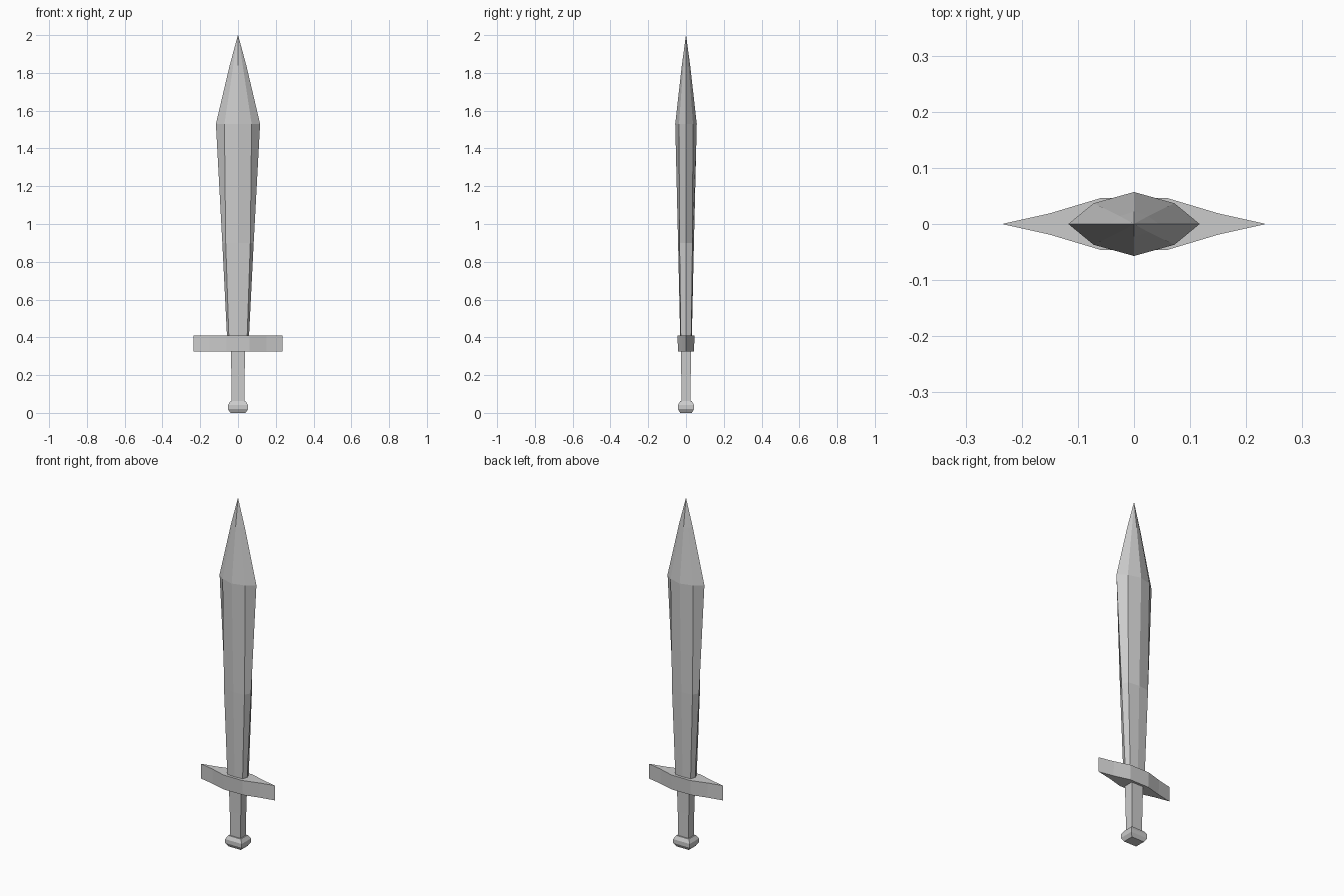
import bpy, bmesh

if "Cube" in bpy.data.objects:
    bpy.data.objects.remove(bpy.data.objects["Cube"])


def loft(name, rings):
    """Skin equal-length closed rings of 3D points; cap both ends."""
    bm = bmesh.new()
    loops = [[bm.verts.new(p) for p in ring] for ring in rings]
    n = len(loops[0])
    for a, b in zip(loops, loops[1:]):
        for i in range(n):
            j = (i + 1) % n
            bm.faces.new((a[i], a[j], b[j], b[i]))
    bm.faces.new(loops[0][::-1])
    bm.faces.new(loops[-1])
    bmesh.ops.remove_doubles(bm, verts=bm.verts, dist=0.0002)
    bmesh.ops.recalc_face_normals(bm, faces=bm.faces)
    mesh = bpy.data.meshes.new(name)
    bm.to_mesh(mesh)
    bm.free()
    ob = bpy.data.objects.new(name, mesh)
    bpy.context.collection.objects.link(ob)
    return ob


def blade_ring(z, edge, cx, cy, ridge):
    """Eight-sided section: sharp edges on x, ridges on y, bevel corners."""
    pts = [(edge, 0), (cx, cy), (0, ridge), (-cx, cy),
           (-edge, 0), (-cx, -cy), (0, -ridge), (cx, -cy)]
    return [(x, y, z) for x, y in pts]


def box_ring(z, hx, hy):
    return [(hx, -hy, z), (hx, hy, z), (-hx, hy, z), (-hx, -hy, z)]


# Blade: z, edge half width, bevel corner, ridge half thickness
loft("blade", [blade_ring(*s) for s in [
    (0.36, 0.056, 0.047, 0.027, 0.030),
    (0.90, 0.083, 0.065, 0.034, 0.042),
    (1.53, 0.117, 0.072, 0.037, 0.057),
    (1.84, 0.044, 0.025, 0.014, 0.022),
    (2.00, 0.0005, 0.0003, 0.0002, 0.0003),
]])

# Cross guard: pointed lens outline extruded in z
half = [(0.235, 0), (0.15, 0.019), (0.06, 0.046)]
outline = half + [(-x, y) for x, y in half[::-1]]
outline += [(x, -y) for x, y in outline[::-1] if y]
loft("guard", [[(x, y * k, z) for x, y in outline]
               for z, k in ((0.325, 0.9), (0.41, 1.0))])

# Grip: slightly tapered square bar
loft("grip", [box_ring(*s) for s in [
    (0.05, 0.033, 0.024), (0.20, 0.035, 0.025), (0.34, 0.038, 0.028)]])

# Pommel: bevelled block
loft("pommel", [box_ring(*s) for s in [
    (0.0, 0.040, 0.031), (0.02, 0.053, 0.042),
    (0.042, 0.053, 0.042), (0.062, 0.040, 0.031)]])
